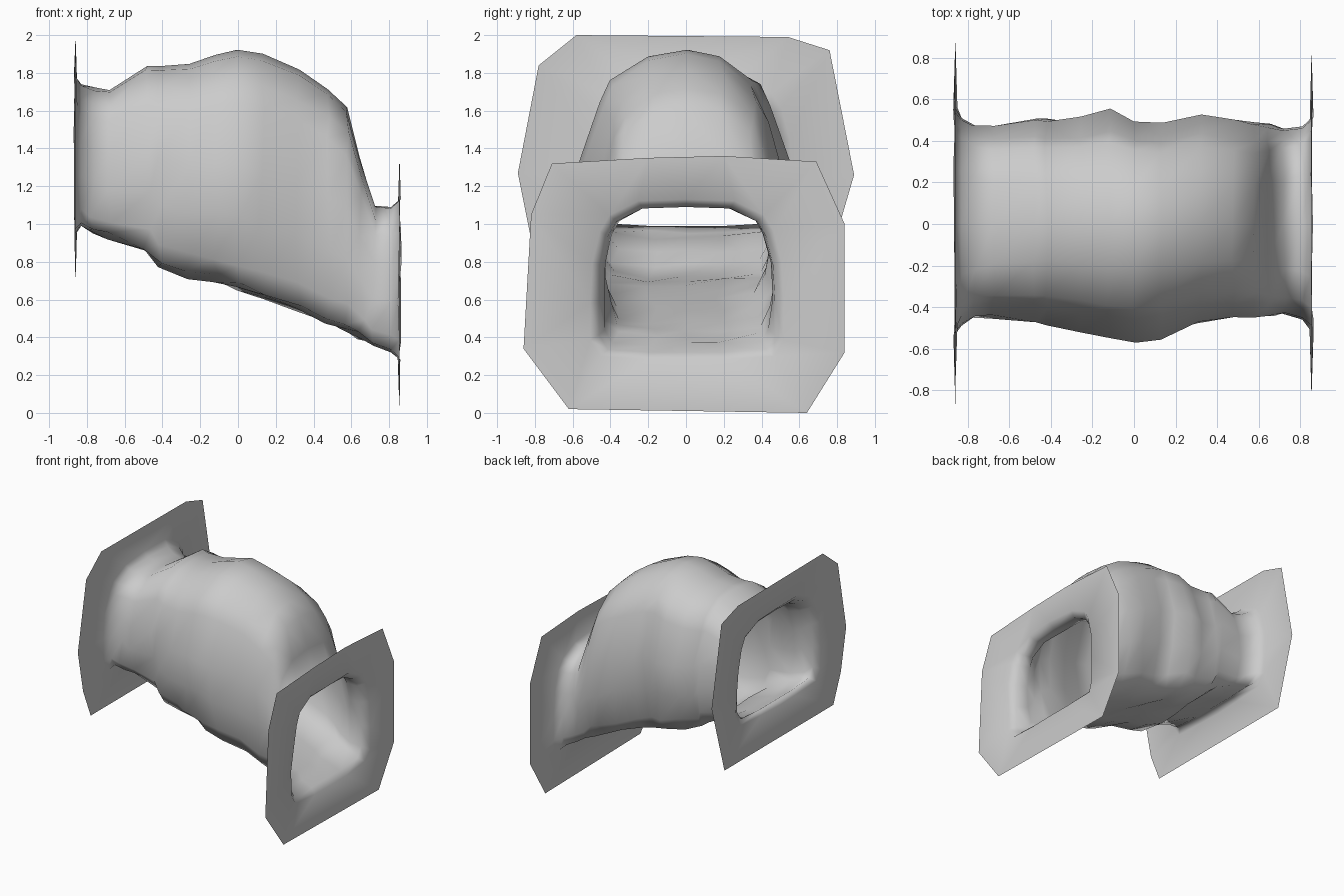
import bpy, bmesh, math, random
from mathutils import Vector

random.seed(4)

default_cube = bpy.data.objects.get("Cube")
if default_cube:
    bpy.data.objects.remove(default_cube, do_unlink=True)

# Stone material
stone = bpy.data.materials.new("pale_grey_stone")
stone.use_nodes = True
stone_colour = (0.6, 0.6, 0.6, 1)
stone.diffuse_color = stone_colour
shader = next(n for n in stone.node_tree.nodes if n.type == 'BSDF_PRINCIPLED')
shader.inputs["Base Color"].default_value = stone_colour
shader.inputs["Roughness"].default_value = 1

# Half cross-sections from crown to floor centre: (width factor, height factor)
VAULT = [(0, 1), (.35, .97), (.7, .87), (.8, .78), (1, .52),
         (.97, .3), (.88, .1), (.75, .02), (.35, 0), (0, 0)]
DOORWAY = [(0, 1), (.5, .99), (.8, .9), (.9, .8), (.98, .6),
           (1, .35), (1, .12), (.9, .02), (.4, 0), (0, 0)]

# Stations along the tunnel: x, crown, floor, front width, back width, vault blend
STATIONS = [
    (-.83, 1.74, .99, .49, .51, 0),
    (-.77, 1.72, .96, .46, .48, .2),
    (-.68, 1.71, .93, .45, .48, .4),
    (-.48, 1.84, .86, .47, .5, .7),
    (-.42, 1.84, .78, .49, .5, .8),
    (-.26, 1.85, .72, .53, .52, 1),
    (-.12, 1.89, .7, .55, .56, 1),
    (0, 1.92, .66, .58, .5, 1),
    (.13, 1.9, .61, .55, .48, 1),
    (.32, 1.82, .55, .48, .53, .9),
    (.48, 1.72, .48, .46, .5, .8),
    (.58, 1.62, .44, .45, .48, .7),
    (.65, 1.36, .4, .45, .47, .5),
    (.72, 1.1, .36, .44, .46, .2),
    (.81, 1.09, .32, .46, .47, 0),
]

# Wall plate outlines: (y, z)
UPPER_PLATE = [(-.58, 2), (.54, 1.99), (.76, 1.92), (.89, 1.26),
               (.72, .68), (-.72, .68), (-.82, .92), (-.89, 1.27), (-.78, 1.84)]
LOWER_PLATE = [(-.62, .02), (.64, 0), (.84, .32), (.84, 1), (.69, 1.33),
               (.2, 1.36), (-.2, 1.35), (-.71, 1.32), (-.82, 1.05), (-.86, .34)]


def section(x, crown, floor, front, back, blend):
    """Ring of points for one station, crown first, round by the back."""
    half = [Vector(d).lerp(Vector(v), blend) for d, v in zip(DOORWAY, VAULT)]
    height = crown - floor
    ring = [Vector((x, p.x * back, floor + p.y * height)) for p in half]
    ring += [Vector((x, -p.x * front, floor + p.y * height))
             for p in reversed(half[1:-1])]
    return ring


def crumple(ring, amount):
    """Uneven rock surface, strongest on the lower walls."""
    middle = sum(ring, Vector()) / len(ring)
    for p in ring:
        reach = amount * (1.5 if p.z < middle.z else .7)
        p.x += random.uniform(-reach, reach)
        p.y += random.uniform(-reach, reach)
        p.z += random.uniform(-reach, reach) * .6
    return ring


def lip(ring, x):
    """Flared edge where the tunnel opens into its wall plate."""
    middle = sum(ring, Vector()) / len(ring)
    flared = [middle + (p - middle) * 1.1 for p in ring]
    for p in flared:
        p.x = x + random.uniform(-.012, .012)
    return flared


def loop_edges(bm, verts):
    edges = []
    for a, b in zip(verts, verts[1:] + verts[:1]):
        edges.append(bm.edges.get((a, b)) or bm.edges.new((a, b)))
    return edges


bm = bmesh.new()

# Tunnel skin, with a flared lip at each end
rings = [section(*s) for s in STATIONS]
first_lip, last_lip = lip(rings[0], -.86), lip(rings[-1], .855)
rings = [first_lip, rings[0]] + [crumple(r, .014) for r in rings[1:-1]] \
    + [rings[-1], last_lip]
loops = [[bm.verts.new(p) for p in ring] for ring in rings]
for a, b in zip(loops, loops[1:]):
    count = len(a)
    for i in range(count):
        j = (i + 1) % count
        bm.faces.new((a[i], a[j], b[j], b[i]))

# Flat wall plates around both openings
for inner, outline, x in ((loops[0], UPPER_PLATE, -.86),
                          (loops[-1], LOWER_PLATE, .855)):
    outer = [bm.verts.new((x, y, z)) for y, z in outline]
    bmesh.ops.triangle_fill(bm, use_beauty=True, use_dissolve=False,
                            edges=loop_edges(bm, inner) + loop_edges(bm, outer),
                            normal=(math.copysign(1, x), 0, 0))

# Outward facing normals, judged by a crown face
bmesh.ops.recalc_face_normals(bm, faces=bm.faces[:])
bm.normal_update()
crown_face = max(bm.faces, key=lambda f: f.calc_center_median().z
                 - abs(f.calc_center_median().x))
if crown_face.normal.z < 0:
    bmesh.ops.reverse_faces(bm, faces=bm.faces[:])

mesh = bpy.data.meshes.new("cave_tunnel")
bm.to_mesh(mesh)
bm.free()
mesh.materials.append(stone)
tunnel = bpy.data.objects.new("cave_tunnel", mesh)
bpy.context.collection.objects.link(tunnel)

# Smooth shading
bpy.ops.object.select_all(action='DESELECT')
tunnel.select_set(True)
bpy.context.view_layer.objects.active = tunnel
bpy.ops.object.shade_smooth_by_angle(angle=math.radians(100))
